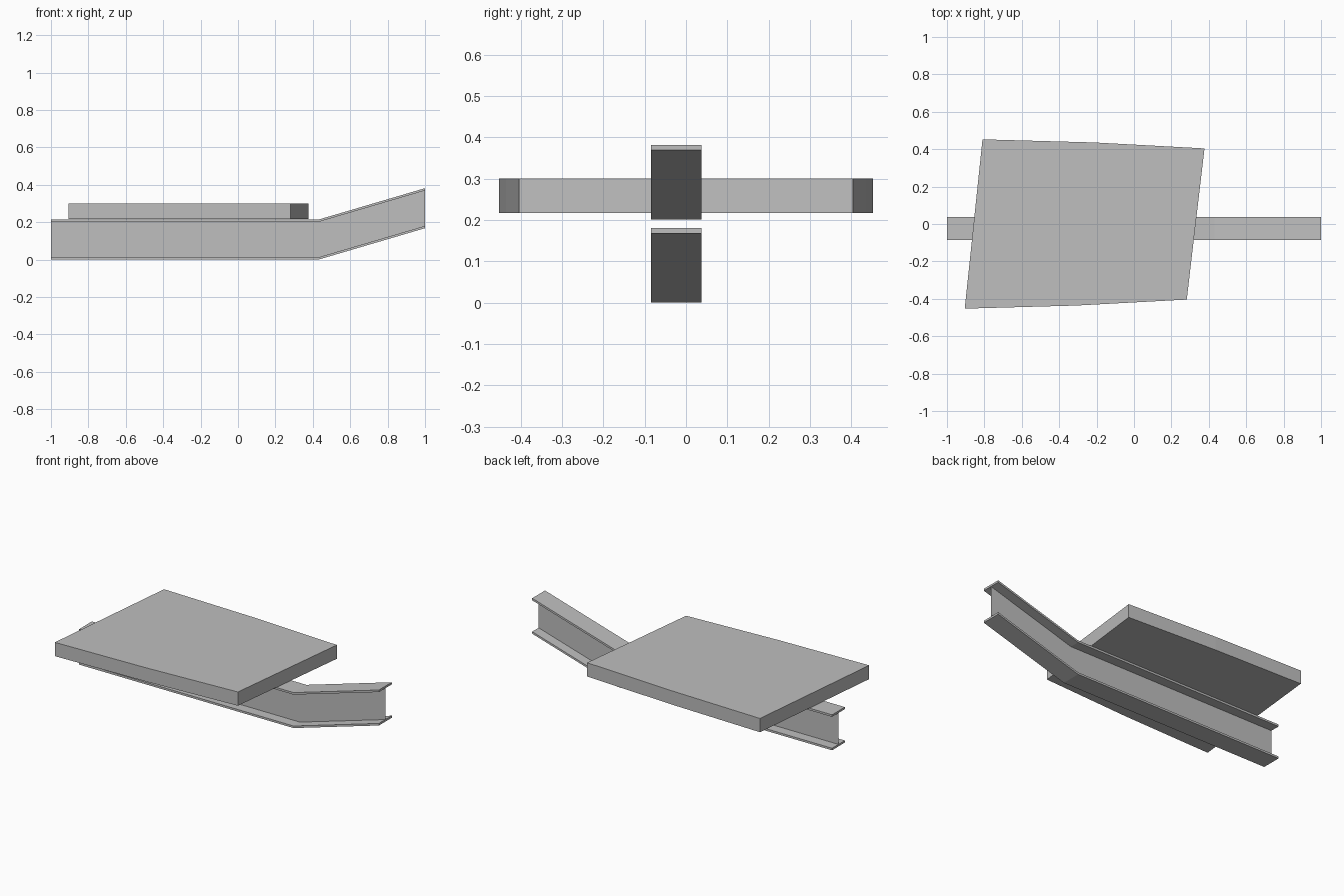
import bpy
import bmesh

if "Cube" in bpy.data.objects:
    bpy.data.objects.remove(bpy.data.objects["Cube"], do_unlink=True)

# Plain grey used everywhere
GREY = (0.52, 0.52, 0.52, 1.0)
grey = bpy.data.materials.new("plain_grey")
grey.use_nodes = True
grey.diffuse_color = GREY
grey.node_tree.nodes["Principled BSDF"].inputs["Base Color"].default_value = GREY


def extrude_outline(name, outline, direction):
    """Make a closed solid by sweeping a planar outline along a direction."""
    bm = bmesh.new()
    face = bm.faces.new([bm.verts.new(p) for p in outline])
    result = bmesh.ops.extrude_face_region(bm, geom=[face], use_keep_orig=True)
    moved = [v for v in result["geom"] if isinstance(v, bmesh.types.BMVert)]
    bmesh.ops.translate(bm, verts=moved, vec=direction)
    bmesh.ops.recalc_face_normals(bm, faces=bm.faces)
    return finish(name, bm)


def finish(name, bm):
    mesh = bpy.data.meshes.new(name)
    bm.to_mesh(mesh)
    bm.free()
    mesh.materials.append(grey)
    obj = bpy.data.objects.new(name, mesh)
    bpy.context.collection.objects.link(obj)
    return obj


# Beam layout: level run, then a ramp rising to the +x end
PATH = [(-1.0, 0.0), (0.43, 0.0), (1.0, 0.168)]
DEPTH, FLANGE = 0.214, 0.0125
Y_FRONT, Y_BACK = -0.085, 0.037
Y_WEB = (Y_FRONT + Y_BACK) / 2


def path_at(y, height):
    return [(x, y, z + height) for x, z in PATH]


# Upper and lower flanges
for name, base in (("lower_flange", 0.0), ("upper_flange", DEPTH - FLANGE)):
    outline = path_at(Y_FRONT, base) + path_at(Y_FRONT, base + FLANGE)[::-1]
    extrude_outline(name, outline, (0, Y_BACK - Y_FRONT, 0))

# Sheet web joining the flanges
bm = bmesh.new()
low = [bm.verts.new(p) for p in path_at(Y_WEB, FLANGE)]
high = [bm.verts.new(p) for p in path_at(Y_WEB, DEPTH - FLANGE)]
for i in range(len(PATH) - 1):
    bm.faces.new((low[i], low[i + 1], high[i + 1], high[i]))
finish("beam_web", bm)

# Skewed slab with gently bowed long sides, resting over the beam
SLAB_BOTTOM, SLAB_TOP = 0.217, 0.30
plan = [(-0.905, -0.4525), (-0.31, -0.436), (0.282, -0.404),
        (0.377, 0.404), (-0.215, 0.436), (-0.81, 0.4525)]
extrude_outline("slab", [(x, y, SLAB_BOTTOM) for x, y in plan],
                (0, 0, SLAB_TOP - SLAB_BOTTOM))
